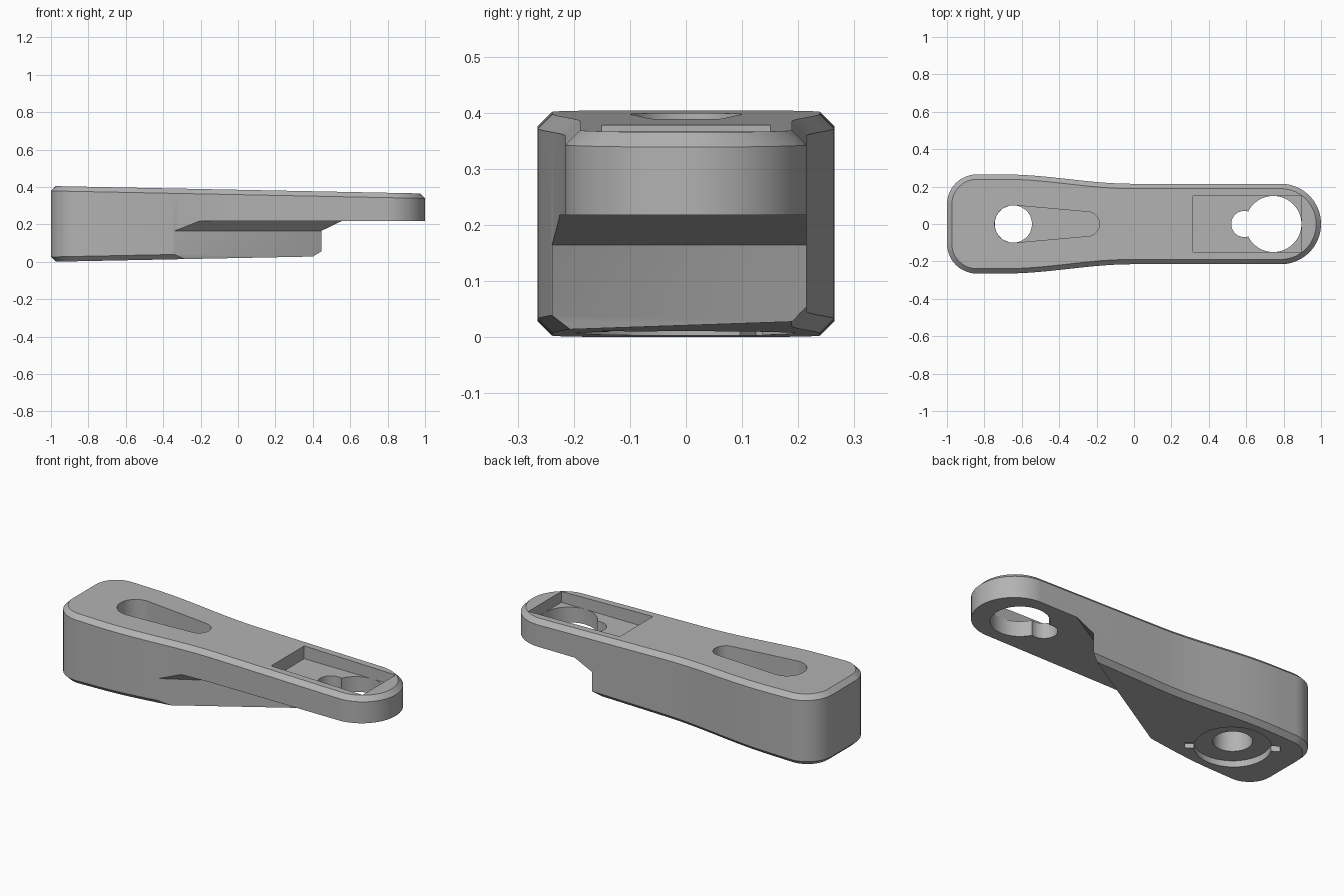
import bpy, bmesh, math
from mathutils import Vector

cube = bpy.data.objects.get("Cube")
if cube:
    bpy.data.objects.remove(cube, do_unlink=True)

grey = bpy.data.materials.new("mid_grey")
grey.use_nodes = True
colour = (0.45, 0.45, 0.45, 1)
grey.diffuse_color = colour
grey.node_tree.nodes["Principled BSDF"].inputs["Base Color"].default_value = colour


def loft(name, rings):
    """Closed solid through matching rings of 3D points."""
    bm = bmesh.new()
    loops = [[bm.verts.new(p) for p in ring] for ring in rings]
    n = len(loops[0])
    for low, high in zip(loops, loops[1:]):
        for i in range(n):
            j = (i + 1) % n
            bm.faces.new((low[i], low[j], high[j], high[i]))
    bm.faces.new(loops[0][::-1])
    bm.faces.new(loops[-1])
    bmesh.ops.recalc_face_normals(bm, faces=bm.faces)
    mesh = bpy.data.meshes.new(name)
    bm.to_mesh(mesh)
    bm.free()
    mesh.materials.append(grey)
    ob = bpy.data.objects.new(name, mesh)
    bpy.context.collection.objects.link(ob)
    return ob


def arc(cx, cy, r, start, end, steps=24):
    angles = [math.radians(start + (end - start) * i / steps) for i in range(steps + 1)]
    return [(cx + r * math.cos(a), cy + r * math.sin(a)) for a in angles]


def circle(cx, r):
    return arc(cx, 0, r, 0, 360, 64)[:-1]


def prism(name, outline, z0, z1):
    return loft(name, [[(x, y, z) for x, y in outline] for z in (z0, z1)])


def inset(outline, d):
    """Move a counter-clockwise outline inward by d."""
    result = []
    for i, p in enumerate(outline):
        t = Vector(outline[(i + 1) % len(outline)]) - Vector(outline[i - 1])
        t.normalize()
        result.append((p[0] - t.y * d, p[1] + t.x * d))
    return result


# Body: tapered plan with rounded ends, sloping top and bottom, chamfered rims
WIDE, NARROW, CHAMFER = 0.265, 0.215, 0.026
half = arc(1 - NARROW, 0, NARROW, 0, 90)
for i in range(21):
    t = i / 20
    half.append((-0.7 * t, NARROW + (WIDE - NARROW) * (1 - math.cos(math.pi * t)) / 2))
half += arc(-0.84, WIDE - 0.16, 0.16, 90, 180, 12)
plan = half + [(x, -y) for x, y in reversed(half[1:])]
small = inset(plan, CHAMFER)


def bottom(x):
    return 0.02 * (x + 1)


def top(x):
    return 0.405 - 0.02 * (x + 1)


body = loft("arm_body", [
    [(x, y, bottom(x)) for x, y in small],
    [(x, y, bottom(x) + CHAMFER) for x, y in plan],
    [(x, y, top(x) - CHAMFER) for x, y in plan],
    [(x, y, top(x)) for x, y in small],
])

cutters = []

# Diagonal undercut below the narrow end, with a sloped shoulder
start, end = Vector((-0.38, -0.262)), Vector((0.44, 0.212))
along = (end - start).normalized()
across = Vector((along.y, -along.x))
profile = [(0, -0.2), (0, 0.165), (0.055, 0.218), (2, 0.218), (2, -0.2)]
cutters.append(loft("undercut_cutter", [
    [(*(start + along * s + across * u), z) for u, z in profile] for s in (-1.5, 2.5)
]))

# Keyhole and the rectangular pocket above it
cutters.append(prism("keyhole_small_cutter", circle(0.59, 0.07), 0.1, 0.6))
cutters.append(prism("keyhole_large_cutter", circle(0.745, 0.15), 0.1, 0.6))
pocket = [(0.315, -0.15), (0.895, -0.15), (0.895, 0.15), (0.315, 0.15)]
cutters.append(prism("pocket_cutter", pocket, 0.305, 0.6))

# Round through hole with a teardrop slot opening upward
HOLE, TIP, R1, R2 = -0.645, -0.25, 0.1, 0.065
tangent = math.degrees(math.acos((R1 - R2) / (TIP - HOLE)))
slot = arc(HOLE, 0, R1, tangent, 360 - tangent, 40) + arc(TIP, 0, R2, -tangent, tangent)
cutters.append(prism("slot_cutter", slot, 0.15, 0.6))
cutters.append(prism("bolt_hole_cutter", circle(HOLE, R1 - 0.0005), -0.2, 0.3))

# Shallow round seat underneath, with two locking notches
cutters.append(prism("seat_cutter", circle(HOLE, 0.195), -0.1, 0.04))
d = Vector((math.cos(math.radians(-37)), math.sin(math.radians(-37))))
s = Vector((-d.y, d.x))
notch = [Vector((HOLE, 0)) + d * a * 0.24 + s * b * 0.025
         for a, b in ((-1, -1), (1, -1), (1, 1), (-1, 1))]
cutters.append(prism("notch_cutter", notch, -0.1, 0.035))

# Carve the body
bpy.context.view_layer.objects.active = body
for cutter in cutters:
    cutter.hide_render = True
    mod = body.modifiers.new(cutter.name, 'BOOLEAN')
    mod.operation = 'DIFFERENCE'
    mod.solver = 'EXACT'
    mod.object = cutter
    bpy.ops.object.modifier_apply(modifier=mod.name)
    bpy.data.objects.remove(cutter, do_unlink=True)

for ob in bpy.context.selected_objects:
    ob.select_set(False)
body.select_set(True)
bpy.ops.object.shade_smooth_by_angle(angle=math.radians(25))
